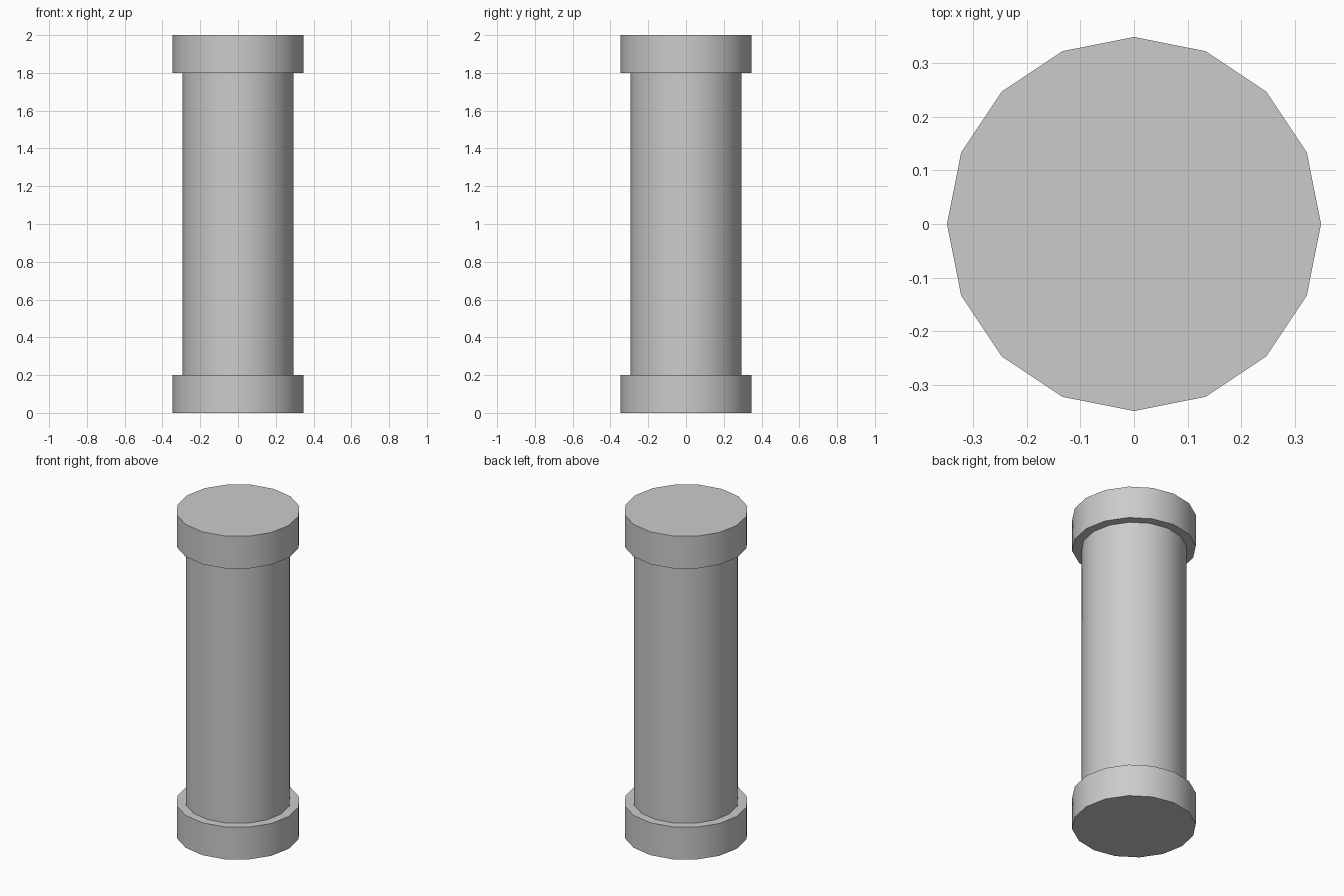
import bpy

if "Cube" in bpy.data.objects:
    bpy.data.objects.remove(bpy.data.objects["Cube"])

SIDES = 16


def cylinder(name, radius, z0, z1, fill='NGON'):
    """Upright 16-sided cylinder from z0 to z1, smooth sides and sharp rims."""
    bpy.ops.mesh.primitive_cylinder_add(
        vertices=SIDES, radius=radius, depth=z1 - z0,
        location=(0, 0, (z0 + z1) / 2), end_fill_type=fill)
    obj = bpy.context.object
    obj.name = name
    bpy.ops.object.shade_smooth_by_angle()
    return obj


# Base and capital: matching wide discs
cylinder("base", 0.348, 0.0, 0.2)
cylinder("capital", 0.348, 1.8, 2.0)

# Shaft: open ended, its ends are closed off by the discs
cylinder("shaft", 0.295, 0.2, 1.8, fill='NOTHING')
